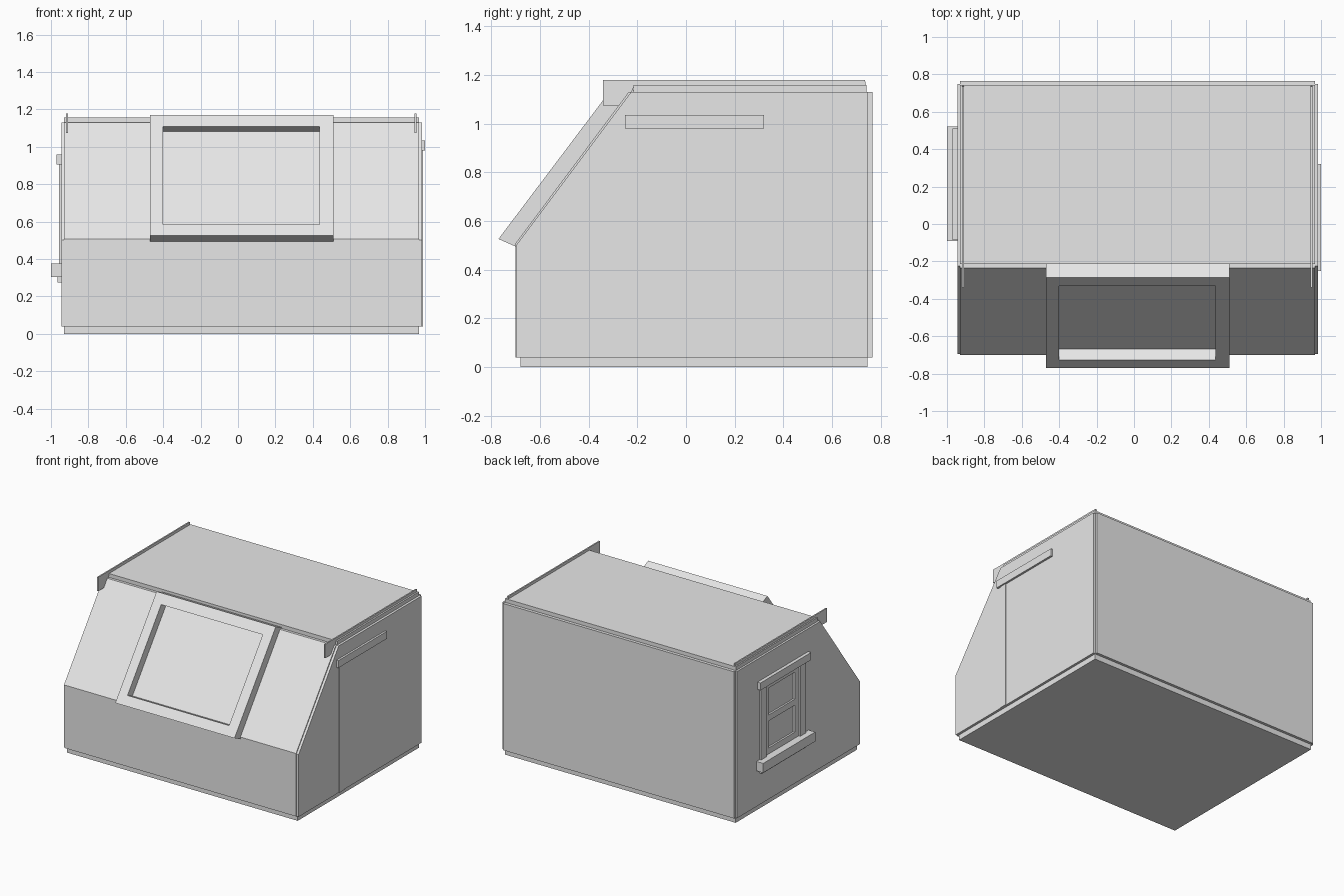
import bpy
import bmesh

if "Cube" in bpy.data.objects:
    bpy.data.objects.remove(bpy.data.objects["Cube"])

# One plain grey for everything
GREY = (0.8, 0.8, 0.8, 1)
mat = bpy.data.materials.new("plain_grey")
mat.use_nodes = True
mat.diffuse_color = GREY
mat.node_tree.nodes["Principled BSDF"].inputs["Base Color"].default_value = GREY


def prism(name, profile, x0, x1):
    """Extrude a (y, z) profile from x0 to x1."""
    bm = bmesh.new()
    face = bm.faces.new([bm.verts.new((x0, y, z)) for y, z in profile])
    ext = bmesh.ops.extrude_face_region(bm, geom=[face])
    verts = [v for v in ext["geom"] if isinstance(v, bmesh.types.BMVert)]
    bmesh.ops.translate(bm, verts=verts, vec=(x1 - x0, 0, 0))
    bmesh.ops.recalc_face_normals(bm, faces=bm.faces)
    mesh = bpy.data.meshes.new(name)
    bm.to_mesh(mesh)
    bm.free()
    mesh.materials.append(mat)
    ob = bpy.data.objects.new(name, mesh)
    bpy.context.collection.objects.link(ob)
    return ob


def box(name, x, y, z):
    return prism(name, [(y[0], z[0]), (y[1], z[0]), (y[1], z[1]), (y[0], z[1])], *x)


def cut(target, cutter):
    """Subtract the cutter and discard it."""
    cutter.hide_render = True
    mod = target.modifiers.new("opening", 'BOOLEAN')
    mod.operation = 'DIFFERENCE'
    mod.solver = 'EXACT'
    mod.object = cutter
    bpy.context.view_layer.objects.active = target
    bpy.ops.object.modifier_apply(modifier=mod.name)
    bpy.data.objects.remove(cutter)


# Main shell: plinth, body with sloping front, side panels
L, R = -0.93, 0.967
box("plinth", (L, R), (-0.68, 0.745), (0, 0.05))
prism("body", [(-0.70, 0.04), (0.765, 0.04), (0.765, 1.13), (-0.235, 1.13), (-0.70, 0.508)], L, R)
side = [(-0.695, 0.04), (0.748, 0.04), (0.748, 1.13), (-0.225, 1.13), (-0.695, 0.503)]
window_wall = prism("window_side_panel", side, -0.945, L)
prism("door_side_panel", side, R, 0.985)

# Roof slab, raised end rims and the boards that run past the front edge
box("roof_slab", (L, R), (-0.215, 0.742), (1.13, 1.158))
for tag, x0 in (("right", -0.92), ("left", 0.945)):
    prism("roof_rim_" + tag, [(-0.34, 1.178), (-0.34, 1.075), (-0.26, 1.075), (-0.235, 1.10),
                              (-0.215, 1.15), (0.74, 1.15), (0.735, 1.178)], x0, x0 + 0.01)


# Skylight on the slope: s runs up the slope, h runs outward
def on_slope(s, h):
    return (-0.70 + 0.485 * s - 0.07 * h, 0.495 + 0.643 * s + 0.031 * h)


def slope_block(name, s0, s1, h0, h1, x0, x1):
    return prism(name, [on_slope(s0, h0), on_slope(s1, h0), on_slope(s1, h1), on_slope(s0, h1)], x0, x1)


frame = slope_block("skylight_frame", 0, 1, -0.3, 1, -0.47, 0.51)
cut(frame, slope_block("skylight_cutter", 0.09, 0.905, -1, 2, -0.40, 0.435))
slope_block("skylight_pane", 0.08, 0.915, -0.25, 0.17, -0.41, 0.445)

# Window on the right wall: recess, sash, casing, header, sill, apron
cut(window_wall, box("window_cutter", (-1.0, -0.9301), (0.03, 0.42), (0.375, 0.905)))
sash = box("window_sash", (-0.944, -0.925), (0.02, 0.43), (0.37, 0.91))
for z in ((0.42, 0.62), (0.665, 0.865)):
    cut(sash, box("sash_cutter", (-1.0, -0.9305), (0.07, 0.38), z))
for tag, y in (("front", -0.04), ("back", 0.42)):
    box("window_casing_" + tag, (-0.957, -0.94), (y, y + 0.065), (0.37, 0.91))
box("window_header", (-0.97, -0.94), (-0.085, 0.51), (0.905, 0.96))
box("window_sill", (-1.0, -0.94), (-0.09, 0.522), (0.305, 0.375))
box("window_apron", (-0.965, -0.94), (-0.04, 0.485), (0.275, 0.31))

# Door trim on the left wall
box("door_header", (0.98, 1.0), (-0.25, 0.32), (0.98, 1.035))
box("door_jamb", (0.98, 0.99), (-0.22, -0.165), (0.04, 0.98))
